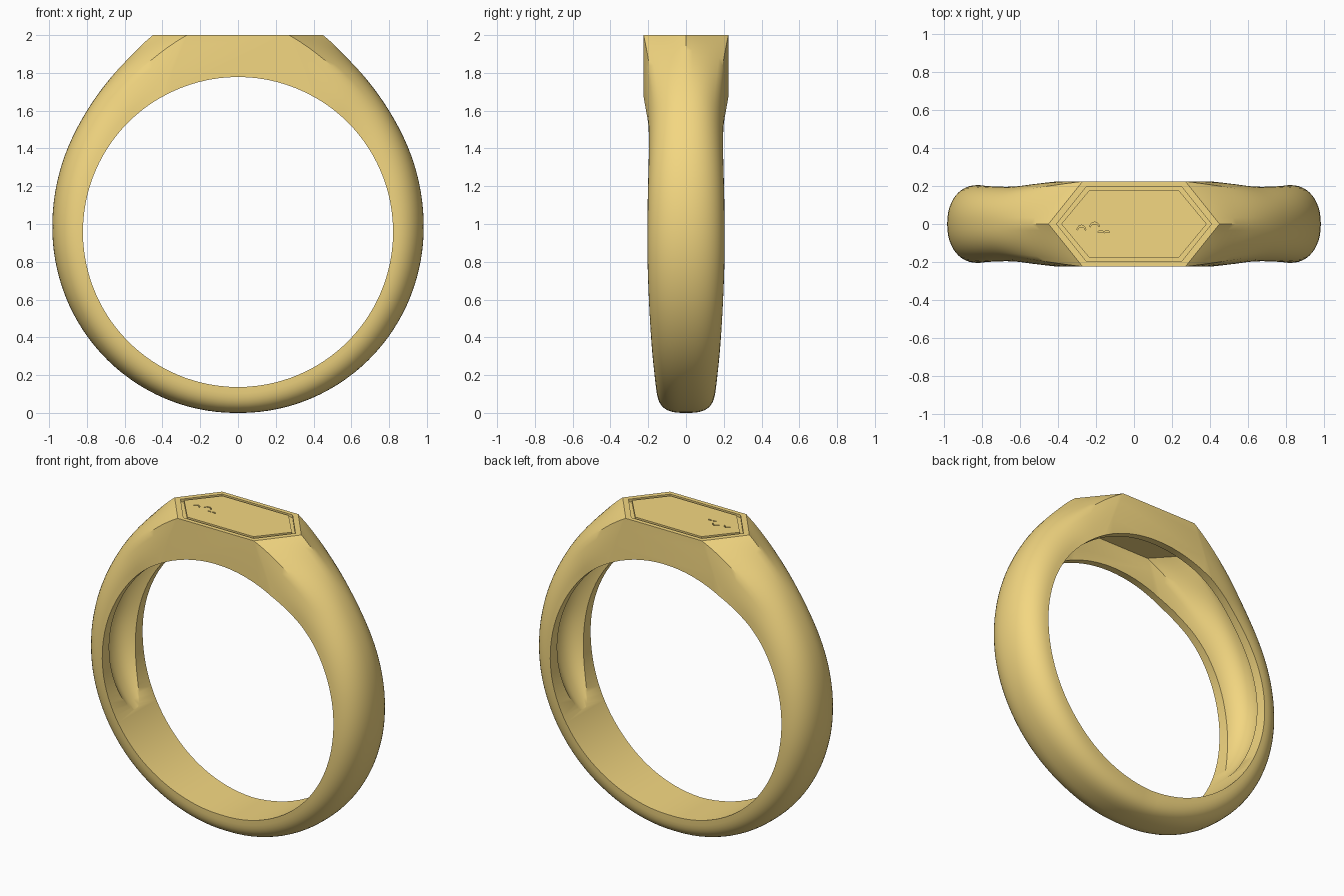
import bpy, bmesh
from math import sin, cos, pi, radians, degrees, atan2, hypot

if "Cube" in bpy.data.objects:
    bpy.data.objects.remove(bpy.data.objects["Cube"])

CZ, RI = 0.958, 0.821        # finger-hole centre height and radius
M, C = 12, 5                 # half-section steps, index of hexagon corner
P0 = 29.2                    # angle from top where the head begins
R_TAB = [(23.4, 1.135), (34, 1.079), (51, 1.026), (70, .998), (90, .983), (135, .968), (180, .958)]
W_TAB = [(29, .225), (37, .214), (46, .2), (56, .196), (80, .203), (100, .204),
         (130, .187), (155, .166), (180, .152)]
E_TAB = [(29, .88), (100, .9), (180, .68)]   # roundness of the D section


def table(tab, x):
    """Smooth (Hermite) lookup in a list of (x, value)."""
    x = min(max(x, tab[0][0]), tab[-1][0])
    n = len(tab)
    i = next(k for k in range(n - 1) if x <= tab[k + 1][0])

    def slope(k):
        a, b = tab[max(k - 1, 0)], tab[min(k + 1, n - 1)]
        return (b[1] - a[1]) / (b[0] - a[0])
    (x0, y0), (x1, y1) = tab[i], tab[i + 1]
    h = x1 - x0
    t = (x - x0) / h
    return ((2*t**3 - 3*t*t + 1) * y0 + (t**3 - 2*t*t + t) * h * slope(i)
            + (3*t*t - 2*t**3) * y1 + (t**3 - t*t) * h * slope(i + 1))


def head_point(k):
    """Edge of the hexagonal head: up the side wall, then in to the apex."""
    if k <= C:
        f = k / C
        x, z, y = .4 - .13 * f, 1.674 + .326 * f, 1
    else:
        f = (k - C) / (M - C)
        x, z, y = .27 + .18 * f, 2, 1 - f
    r = hypot(x, z - CZ)
    return degrees(atan2(x, z - CZ)), (r - RI) / (1.135 - RI), y


def section(phi, drop, narrow):
    """Cross-section blending from the hexagon edge into a rounded D."""
    b = max(0, 1 - (phi - P0) / 20) ** 2
    rad = table(R_TAB, phi - 5.8 * b)
    w = table(W_TAB, phi) - narrow
    e = table(E_TAB, phi)
    pts = []
    for i in range(2 * M + 1):
        k = min(i, 2 * M - i)
        side = -1 if i <= M else 1
        hp, hh, hy = head_point(k)
        a = k / M * pi / 2
        dy, dh = max(cos(a), 0) ** e, sin(a) ** e
        if k == M:
            dy = 0
        ang = radians(phi + b * (hp - P0)) if phi < 179.9 else pi
        r = RI + (rad - RI) * (dh + b * (hh - dh)) - drop
        pts.append((r * sin(ang), side * w * (dy + b * (hy - dy)), CZ + r * cos(ang)))
    return pts


def ring_solid(name, end, steps, drop, narrow):
    """Lofted ring with hexagonal head; open arcs get end caps."""
    bm = bmesh.new()
    phis = [P0 + (end - P0) * (i / steps) ** 1.35 for i in range(steps + 1)]
    right = [section(p, drop(p), narrow(p)) for p in phis]
    left = [[(-x, y, z) for x, y, z in s] for s in right]
    R = [[bm.verts.new(p) for p in s] for s in right]
    L = [[bm.verts.new(p) for p in s] for s in left]
    for rows in (R, L):
        for a, b in zip(rows, rows[1:]):
            for i in range(2 * M):
                bm.faces.new((a[i], a[i + 1], b[i + 1], b[i]))
            bm.faces.new((a[-1], a[0], b[0], b[-1]))
        if end < 180:
            bm.faces.new(rows[-1])
    # finger-hole arc under the head
    x0, y0, z0 = right[0][0]
    r0, a0 = hypot(x0, z0 - CZ), atan2(x0, z0 - CZ)
    arcs = []
    for j, y in ((0, y0), (-1, -y0)):
        mid = [bm.verts.new((r0 * sin(a0 * t / 8), y, CZ + r0 * cos(a0 * t / 8)))
               for t in range(-7, 8)]
        arcs.append([L[0][j]] + mid + [R[0][j]])
    f, k = arcs
    for i in range(len(f) - 1):
        bm.faces.new((f[i], f[i + 1], k[i + 1], k[i]))
    # head: front and back walls, top table
    bm.faces.new(f + R[0][1:C + 1] + L[0][C:0:-1])
    e = 2 * M - C
    bm.faces.new(k + R[0][-2:e - 1:-1] + L[0][e:-1])
    bm.faces.new(R[0][C:e + 1] + L[0][C:e + 1][::-1])
    bmesh.ops.remove_doubles(bm, verts=bm.verts, dist=1e-5)
    return finish(bm, name)


def finish(bm, name):
    bmesh.ops.recalc_face_normals(bm, faces=bm.faces)
    me = bpy.data.meshes.new(name)
    bm.to_mesh(me)
    bm.free()
    ob = bpy.data.objects.new(name, me)
    bpy.context.collection.objects.link(ob)
    return ob


def band(bm, outer, inner, z0, z1, closed):
    """Prism between two matching outlines."""
    rows = [[bm.verts.new((a[0], a[1], z)) for z in (z0, z1)] +
            [bm.verts.new((b[0], b[1], z)) for z in (z1, z0)]
            for a, b in zip(outer, inner)]
    pairs = list(zip(rows, rows[1:])) + ([(rows[-1], rows[0])] if closed else [])
    for a, b in pairs:
        for i in range(4):
            j = (i + 1) % 4
            bm.faces.new((a[i], a[j], b[j], b[i]))
    if not closed:
        bm.faces.new(rows[0])
        bm.faces.new(rows[-1])


def hexagon(apex, corner, y):
    return [(apex, 0), (corner, y), (-corner, y), (-apex, 0), (-corner, -y), (corner, -y)]


def cut(ob, cutter):
    cutter.hide_render = True
    m = ob.modifiers.new("cut", 'BOOLEAN')
    m.operation, m.solver, m.object = 'DIFFERENCE', 'EXACT', cutter
    bpy.context.view_layer.objects.active = ob
    bpy.ops.object.modifier_apply(modifier=m.name)
    bpy.data.objects.remove(cutter)


# Ring body
ring = ring_solid("signet_ring", 180, 60, lambda p: 0, lambda p: 0)

# Hollow inside the head and shoulders, narrowing and running out below mid-ring
cut(ring, ring_solid("hollow_cutter", 150, 44,
                     lambda p: .065 + .13 * max(0, (p - 80) / 50) ** 1.5,
                     lambda p: .045 + .02 * max(0, min(1, (p - 40) / 80))))

# Border groove and small wave-like marks on the table
bm = bmesh.new()
band(bm, hexagon(.408, .25, .197), hexagon(.383, .235, .178), 1.982, 2.05, True)
for cx, cy, w, h in ((-.277, -.036, .024, .03), (-.207, -.018, .026, .028),
                     (-.175, -.046, .015, .012), (-.143, -.046, .014, .012)):
    ts = [pi * (.06 + .88 * i / 8) for i in range(9)]
    band(bm, [(cx - w * cos(t), cy + h * sin(t)) for t in ts],
         [(cx - (w - .003) * cos(t), cy + (h - .008) * sin(t) - .001) for t in ts],
         1.988, 2.05, False)
cut(ring, finish(bm, "engraving_cutter"))

# Gold finish and smooth shading
gold = bpy.data.materials.new("gold")
gold.diffuse_color = (.9, .68, .22, 1)
gold.use_nodes = True
gold.node_tree.nodes["Principled BSDF"].inputs["Base Color"].default_value = gold.diffuse_color
ring.data.materials.clear()
ring.data.materials.append(gold)
for p in ring.data.polygons:
    p.material_index = 0
ring.select_set(True)
bpy.context.view_layer.objects.active = ring
bpy.ops.object.shade_smooth_by_angle(angle=radians(35))
